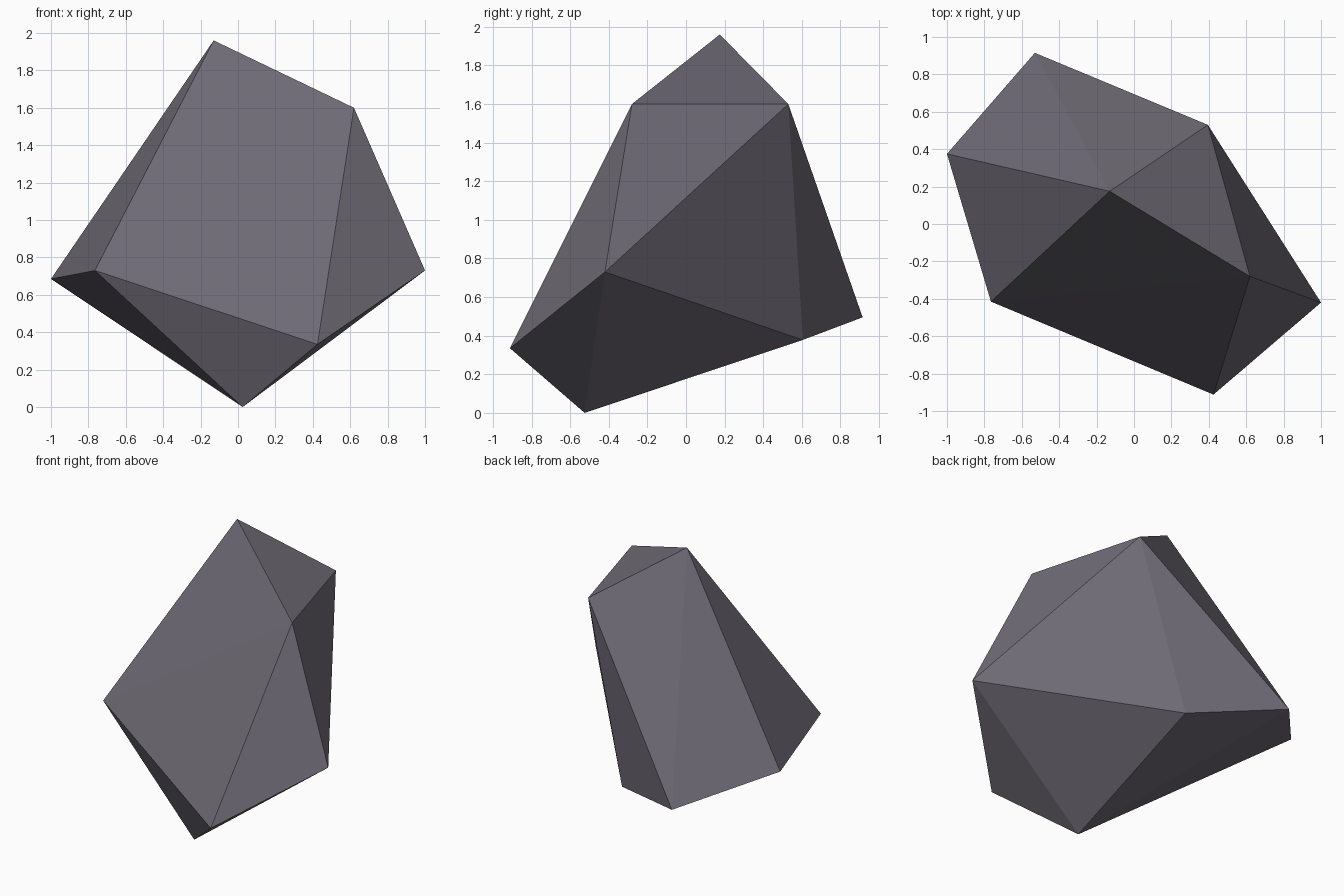
import bpy, bmesh

if "Cube" in bpy.data.objects:
    bpy.data.objects.remove(bpy.data.objects["Cube"])

# Faceted stone: convex hull of its ten corners
corners = [
    (-0.13, 0.175, 1.96), (0.62, -0.28, 1.60), (0.395, 0.53, 1.60),    # crown
    (1.0, -0.42, 0.73), (0.425, -0.912, 0.335), (-0.765, -0.415, 0.73),  # girdle
    (-1.0, 0.375, 0.685), (-0.53, 0.915, 0.495),
    (0.077, 0.605, 0.378), (0.025, -0.525, 0.0),                        # base
]

stone_grey = bpy.data.materials.new("stone grey")
stone_grey.diffuse_color = (0.155, 0.143, 0.175, 1)
stone_grey.use_nodes = True
stone_grey.node_tree.nodes["Principled BSDF"].inputs["Base Color"].default_value = stone_grey.diffuse_color

bm = bmesh.new()
for co in corners:
    bm.verts.new(co)
bmesh.ops.convex_hull(bm, input=bm.verts)
bmesh.ops.recalc_face_normals(bm, faces=bm.faces)

mesh = bpy.data.meshes.new("rock")
bm.to_mesh(mesh)
bm.free()
mesh.materials.append(stone_grey)
bpy.context.collection.objects.link(bpy.data.objects.new("rock", mesh))
